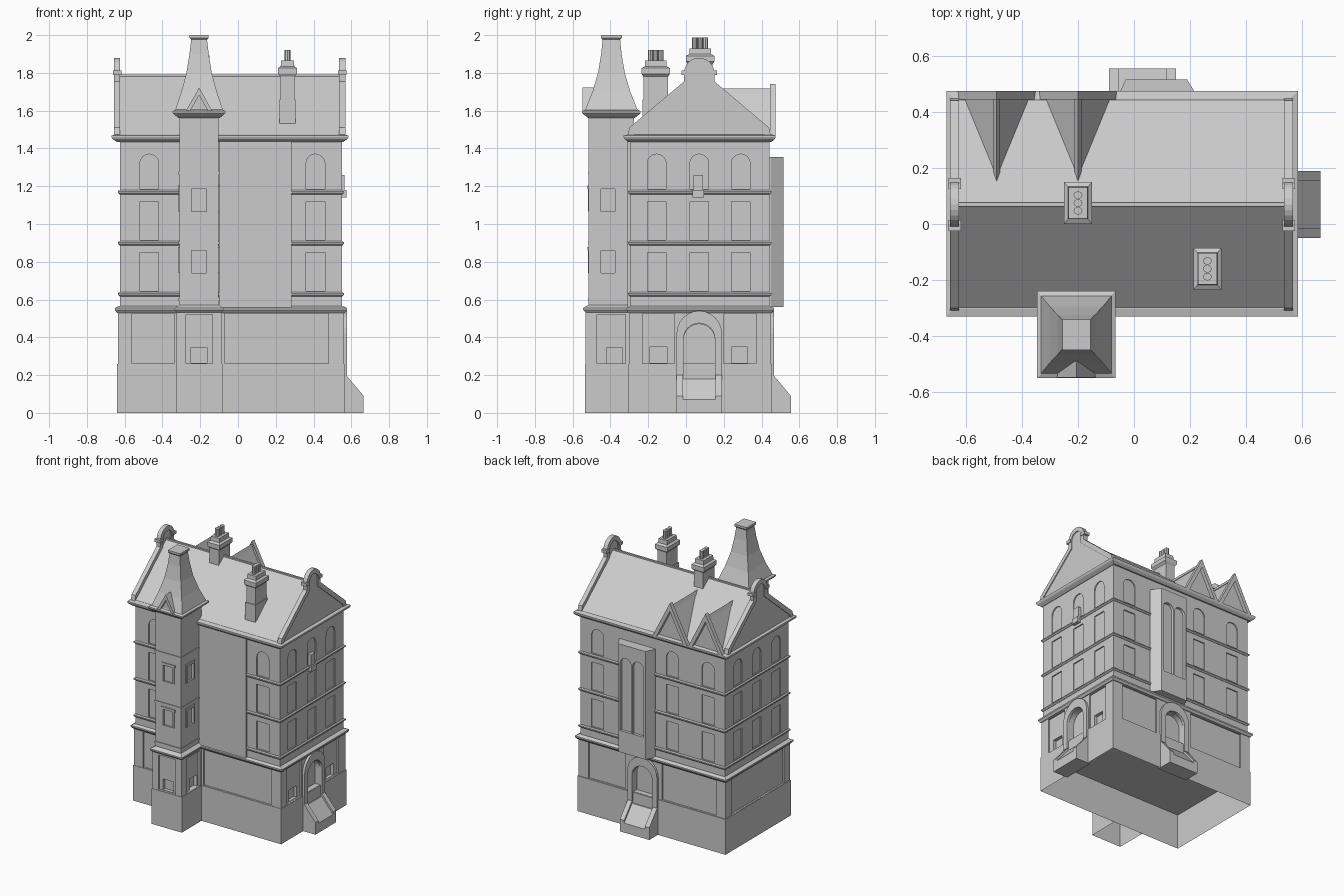
import bpy, bmesh, math
from mathutils import Vector

if "Cube" in bpy.data.objects:
    bpy.data.objects.remove(bpy.data.objects["Cube"])

def mesh_obj(name, verts, faces):
    bm = bmesh.new()
    vs = [bm.verts.new(v) for v in verts]
    for f in faces:
        bm.faces.new([vs[i] for i in f])
    bmesh.ops.recalc_face_normals(bm, faces=bm.faces[:])
    me = bpy.data.meshes.new(name)
    bm.to_mesh(me)
    bm.free()
    ob = bpy.data.objects.new(name, me)
    bpy.context.collection.objects.link(ob)
    return ob

def to3(axis, p, d):
    return {'x': (d, p[0], p[1]), 'y': (p[0], d, p[1]), 'z': (p[0], p[1], d)}[axis]

def prism(name, axis, pts, a, b):
    """Extrude a 2D outline along an axis from a to b."""
    n = len(pts)
    v = [to3(axis, p, a) for p in pts] + [to3(axis, p, b) for p in pts]
    f = [list(range(n)), list(range(n, 2 * n))]
    f += [[i, (i + 1) % n, n + (i + 1) % n, n + i] for i in range(n)]
    return mesh_obj(name, v, f)

def rect(x0, x1, z0, z1):
    return [(x0, z0), (x1, z0), (x1, z1), (x0, z1)]

def box(name, x0, x1, y0, y1, z0, z1):
    return prism(name, 'z', rect(x0, x1, y0, y1), z0, z1)

def strip(name, axis, outer, inner, a, b):
    """Band between two open polylines, extruded along an axis."""
    n = len(outer)
    v = [to3(axis, p, d) for d in (a, b) for q in (outer, inner) for p in q]
    f = [[0, n, 3 * n, 2 * n], [n - 1, 2 * n - 1, 4 * n - 1, 3 * n - 1]]
    for i in range(n - 1):
        for p, q in ((0, n), (2 * n, 3 * n), (0, 2 * n), (n, 3 * n)):
            f.append([p + i, p + i + 1, q + i + 1, q + i])
    return mesh_obj(name, v, f)

def arch(c, hw, z0, top, seg=12):
    """Open polyline up, over a round head and down again."""
    s = top - hw
    return [(c + hw, z0)] + [(c + hw * math.cos(math.pi * i / seg), s + hw * math.sin(math.pi * i / seg))
                             for i in range(seg + 1)] + [(c - hw, z0)]

def rings(name, cx, cy, sections):
    """Stack of (z, half_x, half_y) rectangles joined into a solid."""
    v, f = [], []
    for z, hx, hy in sections:
        v += [(cx - hx, cy - hy, z), (cx + hx, cy - hy, z), (cx + hx, cy + hy, z), (cx - hx, cy + hy, z)]
    for k in range(len(sections) - 1):
        f += [[4*k + i, 4*k + (i+1) % 4, 4*k + 4 + (i+1) % 4, 4*k + 4 + i] for i in range(4)]
    m = len(v)
    f += [[0, 1, 2, 3], [m - 4, m - 3, m - 2, m - 1]]
    return mesh_obj(name, v, f)

def carve(ob, cutters):
    for c in cutters:
        m = ob.modifiers.new("cut", 'BOOLEAN')
        m.operation, m.solver, m.object = 'DIFFERENCE', 'EXACT', c
        bpy.context.view_layer.objects.active = ob
        bpy.ops.object.modifier_apply(modifier=m.name)
        bpy.data.objects.remove(c)

def recess(axis, pts, face, sign, depth):
    return prism("cutter", axis, pts, face + sign * 0.03, face - sign * depth)

CX, CY = -0.0375, 0.075

# Hollow plinth, open underneath
def open_bottom(ob):
    bm = bmesh.new()
    bm.from_mesh(ob.data)
    low = [f for f in bm.faces if all(v.co.z < 1e-4 for v in f.verts)]
    bmesh.ops.delete(bm, geom=low, context='FACES_ONLY')
    bm.to_mesh(ob.data)
    bm.free()
open_bottom(box("plinth", -0.64, 0.565, -0.305, 0.455, 0, 0.26))
open_bottom(box("turret_plinth", -0.328, -0.083, -0.535, -0.305, 0, 0.26))

# Ground storey with recessed panels, small windows and doors
base = box("ground_storey", -0.635, 0.56, -0.302, 0.45, 0.26, 0.54)
cuts = []
for x0, x1 in ((-0.56, -0.34), (-0.07, 0.48)):
    cuts.append(recess('y', rect(x0, x1, 0.262, 0.525), -0.302, -1, 0.012))
for x0, x1 in ((-0.56, -0.12), (0.18, 0.48)):
    cuts.append(recess('y', rect(x0, x1, 0.262, 0.525), 0.45, 1, 0.012))
cuts.append(recess('x', rect(-0.23, 0.38, 0.262, 0.525), -0.635, -1, 0.012))
for y0, y1, w0, w1 in ((-0.23, -0.06, -0.19, -0.1), (0.2, 0.37, 0.24, 0.325)):
    cuts.append(recess('x', rect(y0, y1, 0.262, 0.525), 0.56, 1, 0.012))
    cuts.append(recess('x', rect(w0, w1, 0.265, 0.35), 0.56, 1, 0.035))
cuts.append(recess('x', arch(0.07, 0.083, 0.262, 0.47), 0.56, 1, 0.04))
cuts.append(recess('y', arch(0.03, 0.083, 0.262, 0.47), 0.45, 1, 0.04))
carve(base, cuts)
rings("base_string_course", CX, CY, [(0.53, 0.603, 0.38), (0.545, 0.615, 0.392), (0.555, 0.615, 0.392), (0.565, 0.595, 0.372)])

# Door surrounds and entrance ramps with sloping side walls
def entrance(axis, c, face):
    strip("door_surround", axis, arch(c, 0.12, 0.2, 0.54), arch(c, 0.083, 0.2, 0.475), face - 0.02, face + 0.012)
    def sloped(name, a, b, drop):
        other = 'y' if axis == 'x' else 'x'
        prof = [(face - 0.02, 0), (face + 0.1, 0), (face + 0.1, 0.09 - drop), (face + 0.008, 0.2 - drop), (face - 0.02, 0.2 - drop)]
        return prism(name, other, prof, a, b)
    sloped("ramp_wall", c - 0.12, c - 0.085, 0)
    sloped("ramp_wall", c + 0.085, c + 0.12, 0)
    sloped("ramp", c - 0.085, c + 0.085, 0.02)
entrance('x', 0.07, 0.565)
entrance('y', 0.03, 0.455)

# Upper storeys with shallow windows
body = box("upper_storeys", -0.625, 0.55, -0.297, 0.442, 0.55, 1.45)
cuts = []
for z0, z1, round_head in ((0.645, 0.85, 0), (0.915, 1.12, 0), (1.185, 1.37, 1)):
    def win(c):
        return arch(c, 0.05, z0, z1, 8) if round_head else rect(c - 0.05, c + 0.05, z0, z1)
    for y in (-0.155, 0.07, 0.29):
        cuts.append(recess('x', win(y), 0.55, 1, 0.008))
        cuts.append(recess('x', win(y), -0.625, -1, 0.008))
    for x in (-0.47, 0.41):
        cuts.append(recess('y', win(x), -0.297, -1, 0.008))
    for x in (-0.49, -0.2, 0.41):
        cuts.append(recess('y', win(x), 0.442, 1, 0.008))
carve(body, cuts)
for z in (0.625, 0.895, 1.165):
    rings("string_course", CX, 0.0725, [(z - 0.008, 0.59, 0.372), (z, 0.598, 0.38), (z + 0.008, 0.598, 0.38), (z + 0.014, 0.59, 0.372)])
box("front_flat_bay", -0.1, 0.283, -0.31, -0.29, 0.55, 1.445)

# Statue bracket on the right wall
box("wall_bracket", 0.54, 0.575, 0.035, 0.095, 1.14, 1.18)
box("wall_niche_figure", 0.54, 0.565, 0.04, 0.09, 1.18, 1.26)

# Main cornice and roof
rings("main_cornice", -0.0425, 0.0725, [(1.435, 0.6, 0.38), (1.45, 0.622, 0.398), (1.46, 0.6275, 0.4025), (1.468, 0.6275, 0.4025), (1.475, 0.6, 0.375)])
prism("main_roof", 'x', [(-0.31, 1.465), (0.455, 1.465), (0.07, 1.787)], -0.632, 0.547)
box("ridge_cap", -0.63, 0.54, 0.063, 0.077, 1.775, 1.791)

# End gables with raised coping and round tops
def gable_line(o):
    head = [(0.07 + (0.07 + o) * math.cos(math.pi * i / 12), 1.80 + (0.07 + o) * math.sin(math.pi * i / 12)) for i in range(13)]
    return [(0.44 + o, 1.465), (0.43 + o, 1.505 + o / 2), (0.14 + o, 1.75 + o / 2)] + head + \
           [(-o, 1.75 + o / 2), (-0.29 - o, 1.505 + o / 2), (-0.30 - o, 1.465)]
for gx in (-0.64, 0.552):
    prism("gable_wall", 'x', gable_line(0), gx - 0.01, gx + 0.01)
    strip("gable_coping", 'x', gable_line(0.01), gable_line(-0.022), gx - 0.016, gx + 0.016)
    for y in (-0.005, 0.145):
        box("gable_shoulder", gx - 0.022, gx + 0.022, y - 0.02, y + 0.02, 1.79, 1.812)

# Back dormers
for dx in (-0.49, -0.2):
    prism("dormer", 'y', [(dx - 0.125, 1.45), (dx + 0.125, 1.45), (dx, 1.705)], 0.12, 0.45)
    strip("dormer_coping", 'y', [(dx - 0.14, 1.465), (dx, 1.74), (dx + 0.14, 1.465)],
          [(dx - 0.11, 1.465), (dx, 1.68), (dx + 0.11, 1.465)], 0.445, 0.475)
    prism("dormer_ridge", 'y', [(dx - 0.012, 1.69), (dx + 0.012, 1.69), (dx, 1.718)], 0.15, 0.46)

# Back oriel with twin lancets
oriel = prism("oriel", 'z', [(-0.06, 0.43), (0.23, 0.43), (0.23, 0.45), (0.19, 0.515), (-0.03, 0.515), (-0.06, 0.45)], 0.56, 1.355)
carve(oriel, [recess('y', arch(c, 0.045, 0.72, 1.26), 0.515, 1, 0.02) for c in (0.03, 0.13)])

# Front turret
tb = box("turret_base", -0.325, -0.086, -0.532, -0.28, 0.26, 0.54)
carve(tb, [recess('y', rect(-0.275, -0.135, 0.262, 0.52), -0.532, -1, 0.015),
           recess('y', rect(-0.25, -0.163, 0.265, 0.345), -0.532, -1, 0.04)] +
          [recess('x', rect(y0, y1, 0.262, z1), fx, s, d) for fx, s in ((-0.325, -1), (-0.086, 1))
           for y0, y1, z1, d in ((-0.47, -0.32, 0.52, 0.015), (-0.42, -0.335, 0.345, 0.04))])
TX, TY = -0.206, -0.395
rings("turret_string_course", TX, -0.4, [(0.53, 0.118, 0.13), (0.545, 0.13, 0.145), (0.555, 0.13, 0.145), (0.57, 0.105, 0.12)])
shaft = box("turret_shaft", -0.31, -0.103, -0.515, -0.275, 0.55, 1.58)
for z in (0.6, 0.9, 1.27):
    box("turret_band", -0.315, -0.098, -0.52, -0.28, z - 0.007, z + 0.007)
cuts = []
for z0 in (0.74, 1.065):
    cuts.append(recess('y', rect(-0.245, -0.168, z0, z0 + 0.125), -0.515, -1, 0.012))
    for fx, s in ((-0.31, -1), (-0.103, 1)):
        cuts.append(recess('x', rect(-0.45, -0.375, z0, z0 + 0.125), fx, s, 0.012))
    box("turret_window_head", -0.262, -0.15, -0.522, -0.505, z0 + 0.12, z0 + 0.138)
    for x in (-0.258, -0.168):
        box("turret_window_jamb", x, x + 0.013, -0.52, -0.505, z0, z0 + 0.12)
    for fx in (-0.31, -0.103):
        box("turret_window_head", fx - 0.007, fx + 0.007, -0.465, -0.36, z0 + 0.12, z0 + 0.138)
        for y in (-0.463, -0.375):
            box("turret_window_jamb", fx - 0.006, fx + 0.006, y, y + 0.013, z0, z0 + 0.12)
carve(shaft, cuts)
rings("turret_cornice", TX, TY, [(1.56, 0.108, 0.122), (1.58, 0.132, 0.147), (1.588, 0.14, 0.155), (1.598, 0.14, 0.155), (1.605, 0.125, 0.14)])
rings("turret_spire", TX, TY, [(1.6, 0.127, 0.14), (1.7, 0.094, 0.1), (1.8, 0.067, 0.071), (1.9, 0.051, 0.054), (1.98, 0.041, 0.046)])
rings("spire_cap", TX, TY, [(1.975, 0.041, 0.046), (1.985, 0.05, 0.055), (2.0, 0.05, 0.055)])
prism("turret_pediment", 'y', [(-0.265, 1.6), (-0.147, 1.6), (TX, 1.7)], -0.53, -0.44)
strip("pediment_coping", 'y', [(-0.275, 1.6), (TX, 1.722), (-0.137, 1.6)], [(-0.252, 1.6), (TX, 1.682), (-0.16, 1.6)], -0.548, -0.47)

# Chimneys with three pots each
def chimney(cx, cy, z0, dz):
    rings("chimney", cx, cy, [(z0, 0.037, 0.065), (1.78 + dz, 0.037, 0.065), (1.795 + dz, 0.05, 0.075), (1.825 + dz, 0.05, 0.075),
                              (1.835 + dz, 0.036, 0.058), (1.865 + dz, 0.034, 0.056)])
    for k in (-1, 0, 1):
        pts = [(cx + 0.016 * math.cos(math.pi * i / 4), cy + 0.028 * k + 0.014 * math.sin(math.pi * i / 4)) for i in range(8)]
        prism("chimney_pot", 'z', pts, 1.86 + dz, 1.922 + dz)
chimney(0.262, -0.16, 1.53, 0)
box("chimney_foot", 0.22, 0.304, -0.23, -0.09, 1.53, 1.66)
chimney(-0.2, 0.075, 1.7, 0.065)
